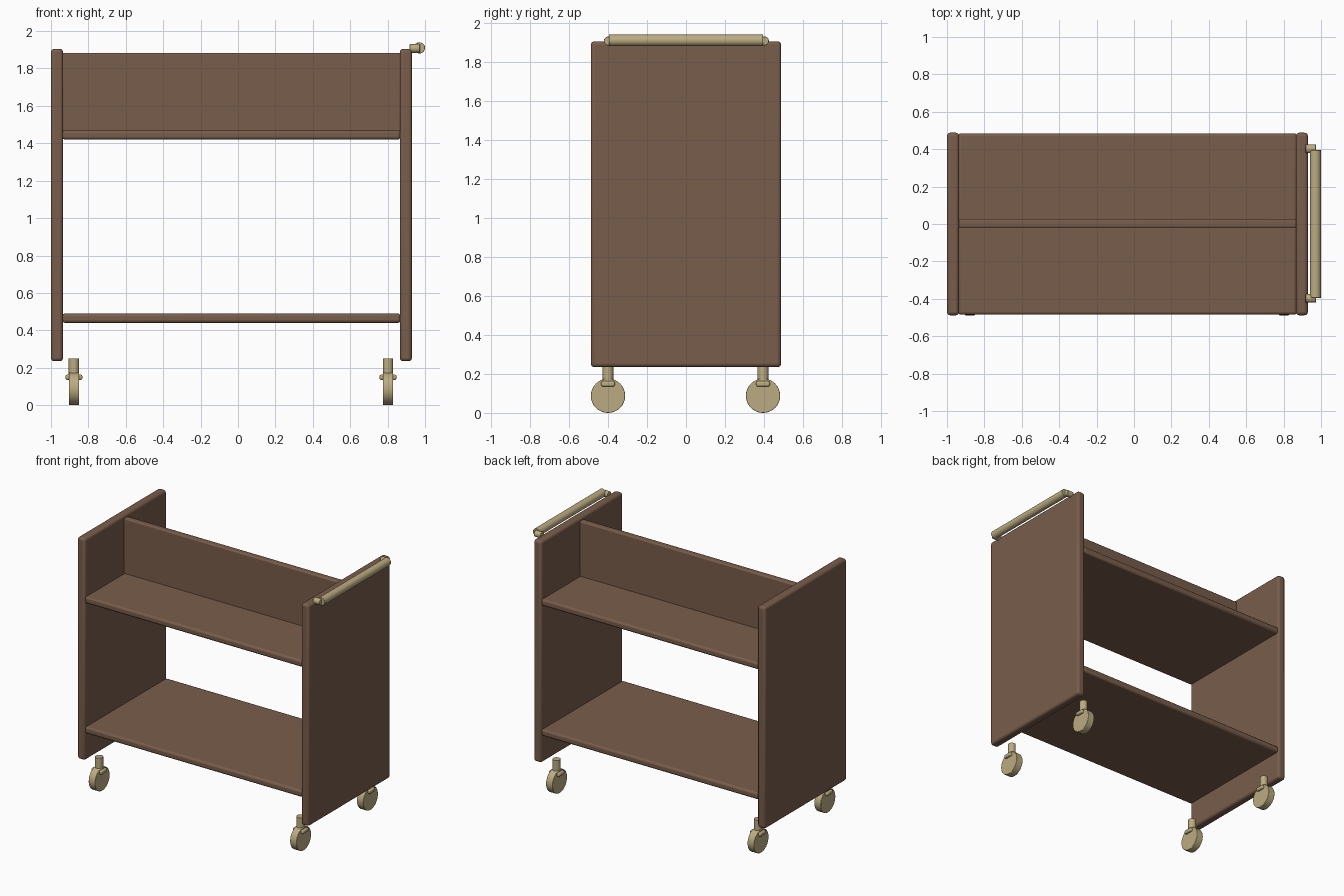
import bpy, math

if "Cube" in bpy.data.objects:
    bpy.data.objects.remove(bpy.data.objects["Cube"])


def material(name, color):
    m = bpy.data.materials.new(name)
    m.diffuse_color = color
    m.use_nodes = True
    m.node_tree.nodes["Principled BSDF"].inputs["Base Color"].default_value = m.diffuse_color
    return m


wood = material("brown_wood", (0.19, 0.11, 0.07, 1))
brass = material("brass", (0.50, 0.41, 0.22, 1))


def finish(ob, name, mat, bevel=0.0, segments=3):
    ob.name = name
    ob.data.materials.append(mat)
    if bevel:
        mod = ob.modifiers.new("rounded_edges", "BEVEL")
        mod.width = bevel
        mod.segments = segments
        mod.limit_method = "ANGLE"
    bpy.ops.object.shade_smooth_by_angle(angle=math.radians(35))
    return ob


def box(name, lo, hi, mat, bevel):
    bpy.ops.mesh.primitive_cube_add(size=1, location=[(a + b) / 2 for a, b in zip(lo, hi)])
    ob = bpy.context.object
    ob.scale = [b - a for a, b in zip(lo, hi)]
    bpy.ops.object.transform_apply(location=False, rotation=False, scale=True)
    return finish(ob, name, mat, bevel)


def rod(name, center, radius, length, axis, mat, bevel=0.0):
    rot = {"x": (0, math.pi / 2, 0), "y": (math.pi / 2, 0, 0), "z": (0, 0, 0)}[axis]
    bpy.ops.mesh.primitive_cylinder_add(vertices=32, radius=radius, depth=length,
                                        location=center, rotation=rot)
    return finish(bpy.context.object, name, mat, bevel)


# End panels
box("left_panel", (-1.0, -0.488, 0.235), (-0.935, 0.488, 1.905), wood, 0.018)
box("right_panel", (0.865, -0.488, 0.235), (0.93, 0.488, 1.905), wood, 0.018)

# Shelves and the upright divider on the top shelf
for name, z in (("lower_shelf", 0.44), ("upper_shelf", 1.42)):
    box(name, (-0.94, -0.485, z), (0.87, 0.485, z + 0.05), wood, 0.015)
box("divider", (-0.94, -0.02, 1.45), (0.87, 0.027, 1.883), wood, 0.01)

# Push handle with two brackets
rod("handle_bar", (0.97, 0, 1.91), 0.03, 0.79, "y", brass, 0.003)
for side, y in (("front", -0.398), ("back", 0.402)):
    rod(side + "_handle_bracket", (0.945, y, 1.907), 0.023, 0.055, "x", brass, 0.003)

# Casters: wheel, stem and axle plate
for side, x in (("left", -0.877), ("right", 0.802)):
    for end, y in (("front", -0.4), ("back", 0.395)):
        tag = f"{end}_{side}_caster_"
        rod(tag + "wheel", (x, y, 0.088), 0.088, 0.055, "x", brass, 0.004)
        rod(tag + "stem", (x, y, 0.2), 0.028, 0.1, "z", brass)
        box(tag + "axle", (x - 0.045, y - 0.035, 0.135), (x + 0.045, y + 0.035, 0.163), brass, 0.009)
